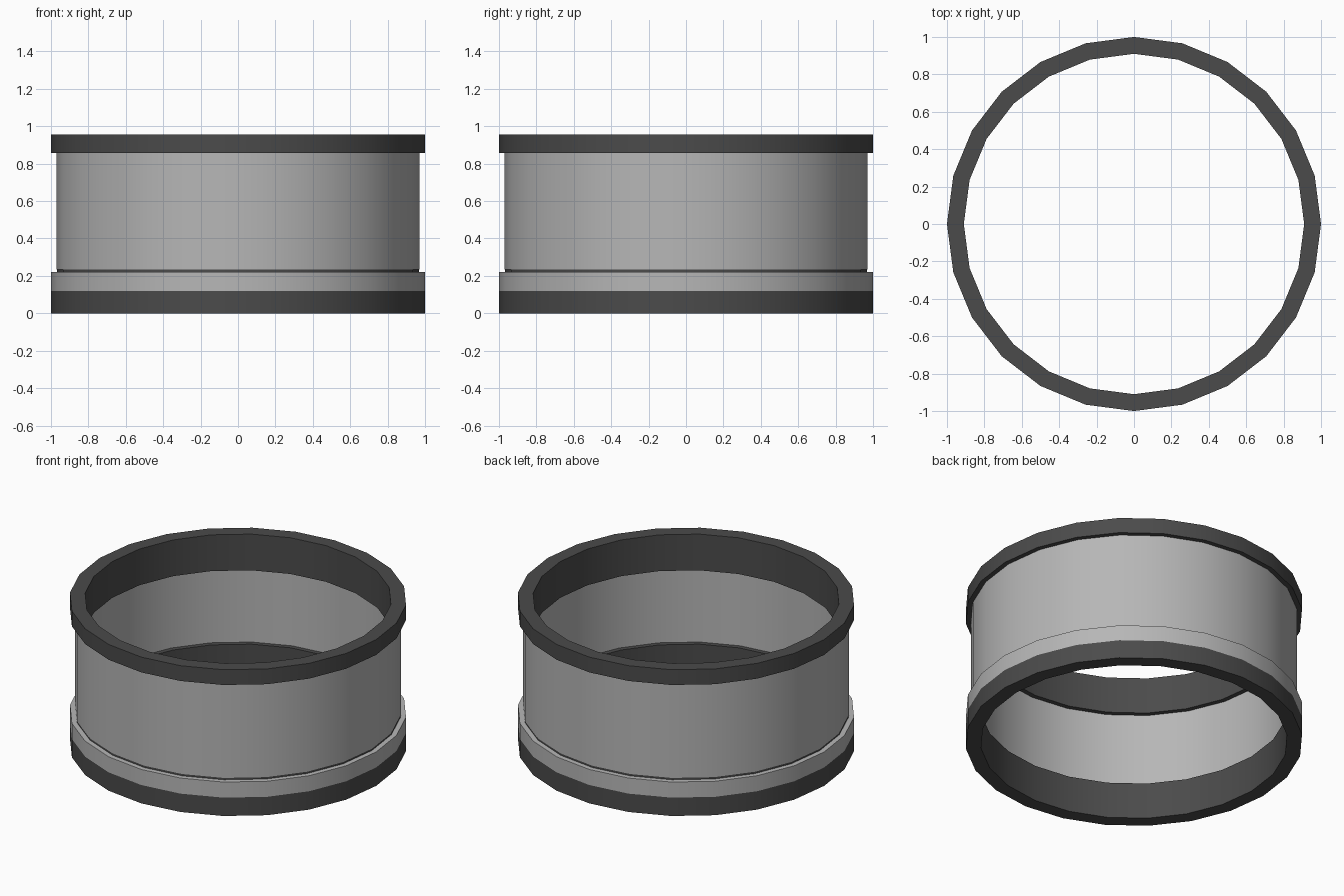
import bpy, bmesh, math

if "Cube" in bpy.data.objects:
    bpy.data.objects.remove(bpy.data.objects["Cube"])

SIDES = 24


def material(name, v):
    m = bpy.data.materials.new(name)
    m.diffuse_color = (v, v, v, 1)
    m.use_nodes = True
    m.node_tree.nodes["Principled BSDF"].inputs["Base Color"].default_value = m.diffuse_color
    return m


GREY = material("metal grey", 0.47)
DARK = material("dark rubber", 0.07)


def lathe(name, profile, mat):
    """Spin a closed (radius, height) profile around z."""
    bm = bmesh.new()
    rings = []
    for i in range(SIDES):
        a = 2 * math.pi * i / SIDES
        rings.append([bm.verts.new((r * math.cos(a), r * math.sin(a), z))
                      for r, z in profile])
    n = len(profile)
    for i in range(SIDES):
        p, q = rings[i], rings[(i + 1) % SIDES]
        for j in range(n):
            k = (j + 1) % n
            bm.faces.new((p[j], q[j], q[k], p[k]))
    bmesh.ops.recalc_face_normals(bm, faces=bm.faces[:])
    me = bpy.data.meshes.new(name)
    bm.to_mesh(me)
    bm.free()
    me.materials.append(mat)
    ob = bpy.data.objects.new(name, me)
    bpy.context.collection.objects.link(ob)
    bpy.context.view_layer.objects.active = ob
    bpy.ops.object.select_all(action='DESELECT')
    ob.select_set(True)
    bpy.ops.object.shade_smooth_by_angle(angle=math.radians(35))
    return ob


# Main tube wall
lathe("tube_wall", [(0.97, 0.235), (0.97, 0.88), (0.94, 0.88), (0.94, 0.235)], GREY)

# Upper rim: outer lip with a deeper inner sleeve
lathe("upper_rim", [(1.0, 0.857), (1.0, 0.957), (0.91, 0.957), (0.91, 0.72),
                    (0.945, 0.72), (0.945, 0.857)], DARK)

# Lower rim: outer lip, inner sleeve, and thin shadow gap under the tube wall
lathe("lower_rim", [(1.0, 0.0), (1.0, 0.12), (0.968, 0.12), (0.968, 0.237),
                    (0.91, 0.237), (0.91, 0.0)], DARK)

# Grey collar around the lower rim
lathe("lower_collar", [(1.0, 0.12), (1.0, 0.222), (0.96, 0.222), (0.96, 0.12)], GREY)
